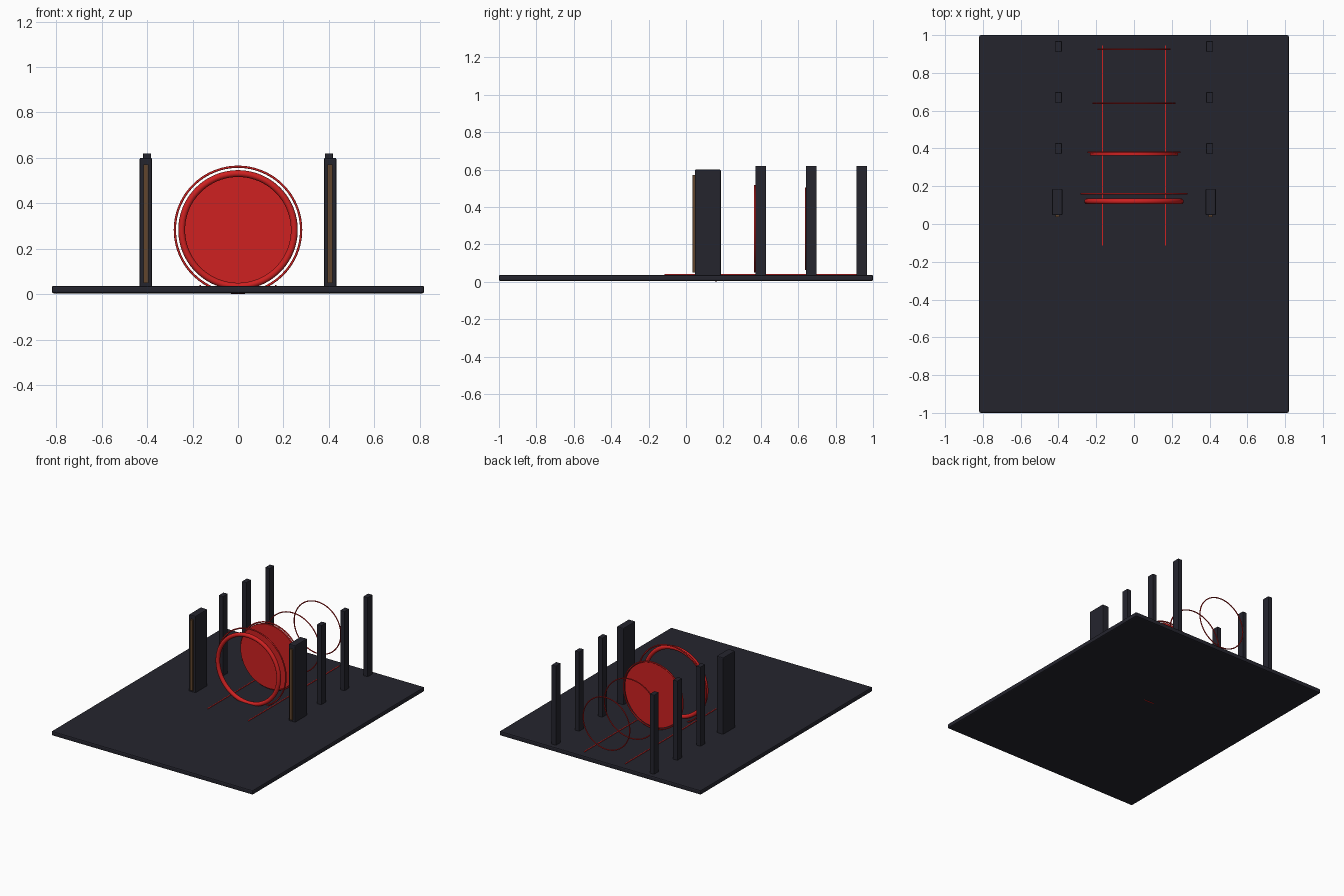
import bpy
from math import radians

if "Cube" in bpy.data.objects:
    bpy.data.objects.remove(bpy.data.objects["Cube"])


def make_material(name, rgb):
    mat = bpy.data.materials.new(name)
    mat.use_nodes = True
    colour = (*rgb, 1)
    mat.diffuse_color = colour
    mat.node_tree.nodes["Principled BSDF"].inputs["Base Color"].default_value = colour
    return mat


DARK = make_material("dark slate", (0.018, 0.018, 0.027))
RED = make_material("bright red", (0.62, 0.015, 0.015))
BRONZE = make_material("bronze", (0.12, 0.06, 0.025))

CENTRE_Z = 0.283    # shared axis of the rings


def finish(name, mat):
    obj = bpy.context.object
    obj.name = name
    obj.data.materials.append(mat)
    return obj


def box(name, mat, x, y, z, bevel=0.0):
    """Box from (min, max) ranges, with optional rounded edges."""
    ranges = (x, y, z)
    bpy.ops.mesh.primitive_cube_add(size=1, location=[(a + b) / 2 for a, b in ranges])
    obj = finish(name, mat)
    obj.scale = [b - a for a, b in ranges]
    bpy.ops.object.transform_apply(location=False, rotation=False, scale=True)
    if bevel:
        mod = obj.modifiers.new("Bevel", "BEVEL")
        mod.width = bevel
        mod.segments = 2
    return obj


def ring(name, y, radius, thickness):
    bpy.ops.mesh.primitive_torus_add(
        major_radius=radius, minor_radius=thickness, major_segments=96,
        minor_segments=12, location=(0, y, CENTRE_Z), rotation=(radians(90), 0, 0))
    bpy.ops.object.shade_smooth()
    return finish(name, RED)


# Floor slab
box("floor", DARK, (-0.82, 0.82), (-1, 1), (0.004, 0.037), 0.008)

# Columns, light strips and floor lines on both sides
for side, s in (("left", 1), ("right", -1)):
    def span(centre, width):
        return (s * centre - width / 2, s * centre + width / 2)

    box(f"{side}_front_pillar", DARK, span(0.406, 0.055), (0.047, 0.186), (0.03, 0.6), 0.006)
    box(f"{side}_pillar_strip", BRONZE, span(0.405, 0.02), (0.036, 0.05), (0.05, 0.57))
    for i, y in enumerate((0.4, 0.67, 0.94)):
        box(f"{side}_post_{i + 1}", DARK, span(0.4, 0.036), (y - 0.028, y + 0.028),
            (0.03, 0.62), 0.003)
    box(f"{side}_floor_line", RED, span(0.166, 0.006), (-0.115, 0.945), (0.034, 0.041))

# Thick portal ring and the receding thin rings
ring("portal_ring", 0.12, 0.248, 0.015)
for i, (y, radius) in enumerate(((0.16, 0.278), (0.38, 0.241), (0.64, 0.217), (0.925, 0.19))):
    ring(f"thin_ring_{i + 1}", y, radius, 0.005 if i < 2 else 0.004)

# Solid disc behind the portal
bpy.ops.mesh.primitive_cylinder_add(
    vertices=96, radius=0.234, depth=0.014, location=(0, 0.37, CENTRE_Z),
    rotation=(radians(90), 0, 0))
bpy.ops.object.shade_smooth_by_angle()
finish("portal_disc", RED)
